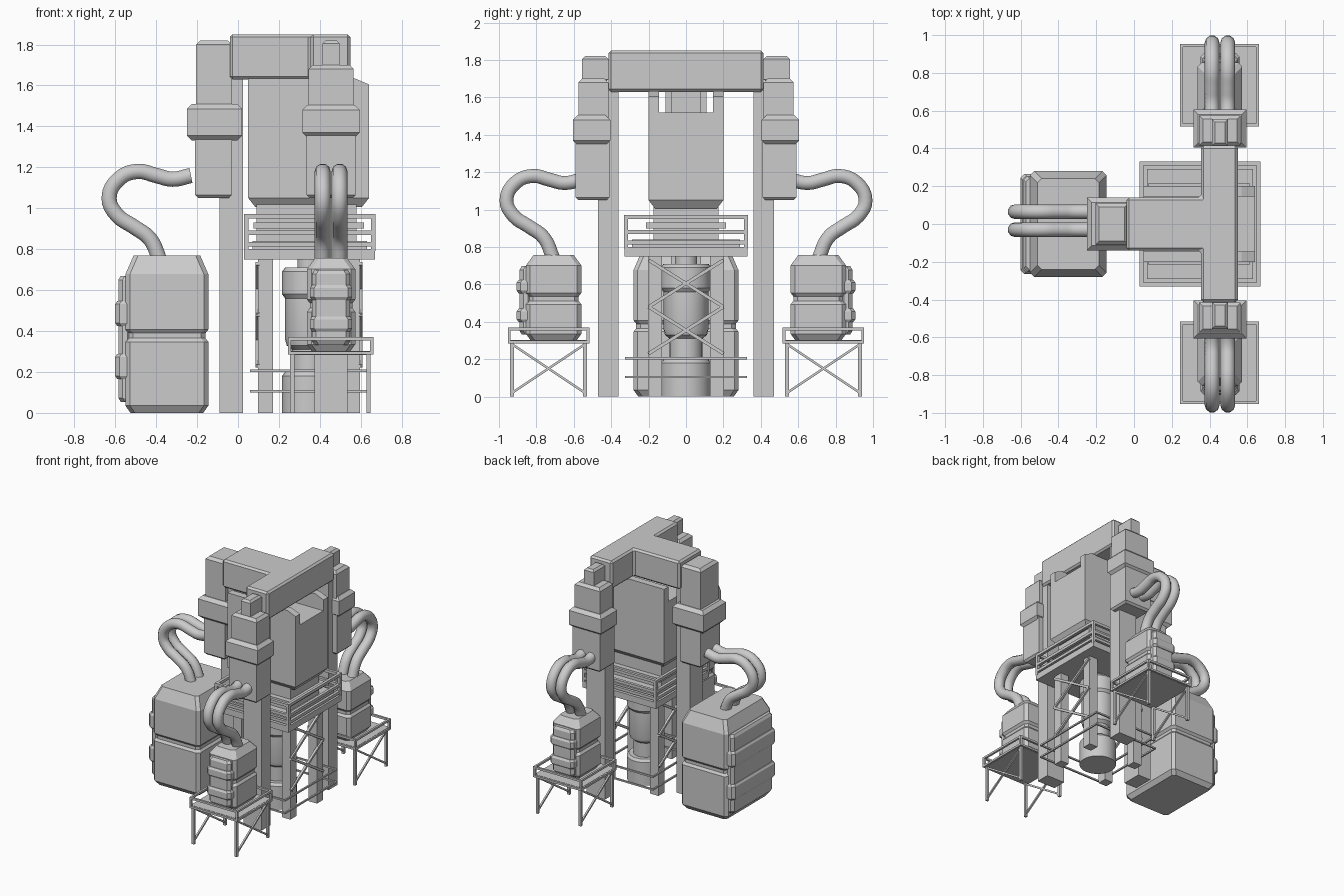
import bpy, bmesh
from math import radians, cos, sin, tau
from mathutils import Matrix, Vector

if "Cube" in bpy.data.objects:
    bpy.data.objects.remove(bpy.data.objects["Cube"])

I = Matrix.Identity(4)
CX = 0.35      # centre of the middle frame
TX = 0.455     # centre of the side arms


def finish(bm, name, M=I):
    bmesh.ops.recalc_face_normals(bm, faces=bm.faces)
    me = bpy.data.meshes.new(name)
    bm.to_mesh(me)
    bm.free()
    me.transform(M)
    ob = bpy.data.objects.new(name, me)
    bpy.context.collection.objects.link(ob)
    return ob


def loft(name, rings, M=I):
    bm = bmesh.new()
    loops = [[bm.verts.new(p) for p in r] for r in rings]
    n = len(loops[0])
    for a, b in zip(loops, loops[1:]):
        for i in range(n):
            bm.faces.new((a[i], a[(i + 1) % n], b[(i + 1) % n], b[i]))
    bm.faces.new(loops[0][::-1])
    bm.faces.new(loops[-1])
    return finish(bm, name, M)


def stack(name, u0, u1, v0, v1, levels, c=0.0, M=I):
    """Rectangular (corner-cut if c > 0) sections given as (z, inset)."""
    rings = []
    for z, i in levels:
        a, b, d, e = u0 + i, u1 - i, v0 + i, v1 - i
        if c:
            pts = [(a + c, d), (b - c, d), (b, d + c), (b, e - c),
                   (b - c, e), (a + c, e), (a, e - c), (a, d + c)]
        else:
            pts = [(a, d), (b, d), (b, e), (a, e)]
        rings.append([(x, y, z) for x, y in pts])
    return loft(name, rings, M)


def box(name, u0, u1, v0, v1, z0, z1, b=0.0, M=I):
    lv = [(z0, b), (z0 + b, 0), (z1 - b, 0), (z1, b)] if b else [(z0, 0), (z1, 0)]
    return stack(name, u0, u1, v0, v1, lv, 0, M)


def bars(name, segs, t):
    """Square bars between point pairs, joined in one object."""
    bm = bmesh.new()
    for p, q in segs:
        p, q = Vector(p), Vector(q)
        d = q - p
        R = d.to_track_quat('Z', 'Y').to_matrix().to_4x4()
        S = Matrix.Diagonal((t, t, d.length + (t if abs(d.z) < 1e-4 else 0), 1))
        bmesh.ops.create_cube(bm, size=1, matrix=Matrix.Translation((p + q) / 2) @ R @ S)
    return finish(bm, name)


def loop(x0, x1, y0, y1, z):
    c = [(x0, y0, z), (x1, y0, z), (x1, y1, z), (x0, y1, z)]
    return [(c[i], c[(i + 1) % 4]) for i in range(4)]


def posts(x0, x1, y0, y1, z0, z1):
    return [((x, y, z0), (x, y, z1)) for x in (x0, x1) for y in (y0, y1)]


def cross(x, y0, y1, z0, z1):
    return [((x, y0, z0), (x, y1, z1)), ((x, y1, z0), (x, y0, z1))]


def cabinet(name, u0, u1, w, z0, z1, M):
    h = z1 - z0
    g = z0 + h * 0.49
    stack(name + "_body", u0, u1, -w, w,
          [(z0, .025), (z0 + .035, 0), (g - .03, 0), (g - .012, .014), (g + .012, .014),
           (g + .03, 0), (z1 - h * .12, 0), (z1, .04)], 0.022, M)
    # outer door panel with two raised bands
    pw, a, k = w - .025, z0 + h * .07, h * .80
    stack(name + "_door", u1 - .03, u1 + .035, -pw, pw,
          [(a, .012), (a + .02, 0), (a + k - .02, 0), (a + k, .012)], 0.02, M)
    for f in (.18, .60):
        stack(name + "_door_band", u1 - .03, u1 + .05, -pw - .01, pw + .01,
              [(a + k * f, .01), (a + k * f + .015, 0), (a + k * (f + .2) - .015, 0),
               (a + k * (f + .2), .01)], 0.02, M)


def hoses(name, shift, lateral, M):
    path = [(.56, 1.16), (.65, 1.142), (.73, 1.16), (.82, 1.18), (.91, 1.145), (.96, 1.05),
            (.92, .965), (.84, .91), (.76, .85), (.71, .74)]
    for v in lateral:
        cu = bpy.data.curves.new(name, 'CURVE')
        cu.dimensions = '3D'
        cu.bevel_depth = 0.039
        cu.bevel_resolution = 3
        cu.resolution_u = 4
        cu.use_fill_caps = True
        sp = cu.splines.new('BEZIER')
        sp.bezier_points.add(len(path) - 1)
        for bp, (u, z) in zip(sp.bezier_points, path):
            bp.co = (u - shift, v, z)
            bp.handle_left_type = bp.handle_right_type = 'AUTO'
        ob = bpy.data.objects.new(name, cu)
        ob.matrix_world = M
        bpy.context.collection.objects.link(ob)


# T-shaped top beam
tee = [(-.04, -.14), (.355, -.14), (.355, -.415), (.55, -.415),
       (.55, .415), (.355, .415), (.355, .14), (-.04, .14)]
beam = loft("top_beam", [[(x, y, z) for x, y in tee] for z in (1.63, 1.85)])
bv = beam.modifiers.new("edge_bevel", 'BEVEL')
bv.width = 0.014
bv.segments = 1

# main chamber with two raised cheeks and a slot between them
stack("main_chamber", .05, .64, -.2, .2, [(1.005, .035), (1.05, 0), (1.52, 0)])
cheek = [(.05, 1.52), (.64, 1.52), (.64, 1.605), (.57, 1.635), (.05, 1.635)]
for s in (-1, 1):
    loft("chamber_cheek", [[(x, s * y, z) for x, z in cheek] for y in (.145, .2)])
box("chamber_neck", .09, .58, -.175, .175, .81, 1.02)
box("neck_flange", .075, .615, -.215, .215, .90, .93)

# upper platform with railings
box("platform_deck", .03, .67, -.33, .33, .75, .80)
box("platform_upper_deck", .07, .63, -.29, .29, .80, .84)
fr = (.04, .66, -.32, .32)
bars("platform_railing", loop(*fr, .96) + loop(*fr, .88) + loop(*fr, .825)
     + posts(*fr, .79, .96), .022)

# frame legs, cross braces and low guard rails
for x in (.135, .56):
    for y in (-.165, .165):
        box("frame_leg", x - .037, x + .037, y - .037, y + .037, 0, .76)
    bars("frame_brace", cross(x + (.04 if x > CX else -.04), -.2, .2, .48, .73)
         + cross(x + (.04 if x > CX else -.04), -.2, .2, .23, .48), .018)
lo = (.065, .63, -.32, .32)
bars("low_guard_rail", loop(*lo, .105) + loop(*lo, .205), .012)

# central column: turned profile
prof = [(.135, 0), (.135, .18), (.12, .2), (.088, .2), (.088, .31), (.112, .33), (.12, .36),
        (.12, .56), (.135, .58), (.135, .69), (.12, .71), (.06, .71), (.06, .76)]
col = loft("central_column", [[(CX + r * cos(tau * i / 24), r * sin(tau * i / 24), z)
                               for i in range(24)] for r, z in prof])
bpy.context.view_layer.objects.active = col
col.select_set(True)
bpy.ops.object.shade_smooth_by_angle(angle=radians(30))

# left arm: pillar, casing, hoses and large floor cabinet
L = Matrix.Rotation(radians(180), 4, 'Z')
box("left_pillar", -.025, .09, -.08, .08, 0, 1.75, M=L)
box("left_casing", .03, .21, -.12, .12, 1.05, 1.40, .015, L)
box("left_upper_casing", .03, .205, -.11, .11, 1.40, 1.82, .02, L)
box("left_collar", -.02, .25, -.14, .14, 1.33, 1.51, .025, L)
hoses("left_hose", .33, (-.065, .03), L)
cabinet("large_cabinet", .145, .55, .28, 0, .77, L)

# side arms: the same assembly on both sides, on raised tables
for s, side in ((-1, "front"), (1, "back")):
    M = Matrix.Translation((TX, 0, 0)) @ Matrix.Rotation(radians(90 * s), 4, 'Z')
    box(side + "_pillar", .36, .47, -.08, .08, 0, 1.64, M=M)
    box(side + "_casing", .41, .59, -.12, .12, 1.05, 1.40, .015, M)
    box(side + "_upper_casing", .415, .575, -.11, .11, 1.40, 1.70, .02, M)
    box(side + "_cap", .415, .555, -.042, .042, 1.68, 1.82, .015, M)
    box(side + "_collar", .405, .605, -.14, .14, 1.345, 1.505, .025, M)
    hoses(side + "_hose", 0, (-.0415, .0415), M)
    cabinet(side + "_cabinet", .56, .855, .118, .30, .757, M)

    y0, y1 = sorted((s * .525, s * .945))
    box(side + "_table_top", .255, .65, y0 + .005, y1 - .005, .283, .303)
    t = (.252, .653, y0, y1)
    bars(side + "_table_rail", loop(*t, .293) + loop(*t, .362) + posts(*t, .29, .362), .016)
    g = (.265, .637, y0 + .015, y1 - .015)
    bars(side + "_table_legs", posts(*g, 0, .29), .02)
    bars(side + "_table_brace", cross(g[0], g[2], g[3], .02, .28)
         + cross(g[1], g[2], g[3], .02, .28), .013)
